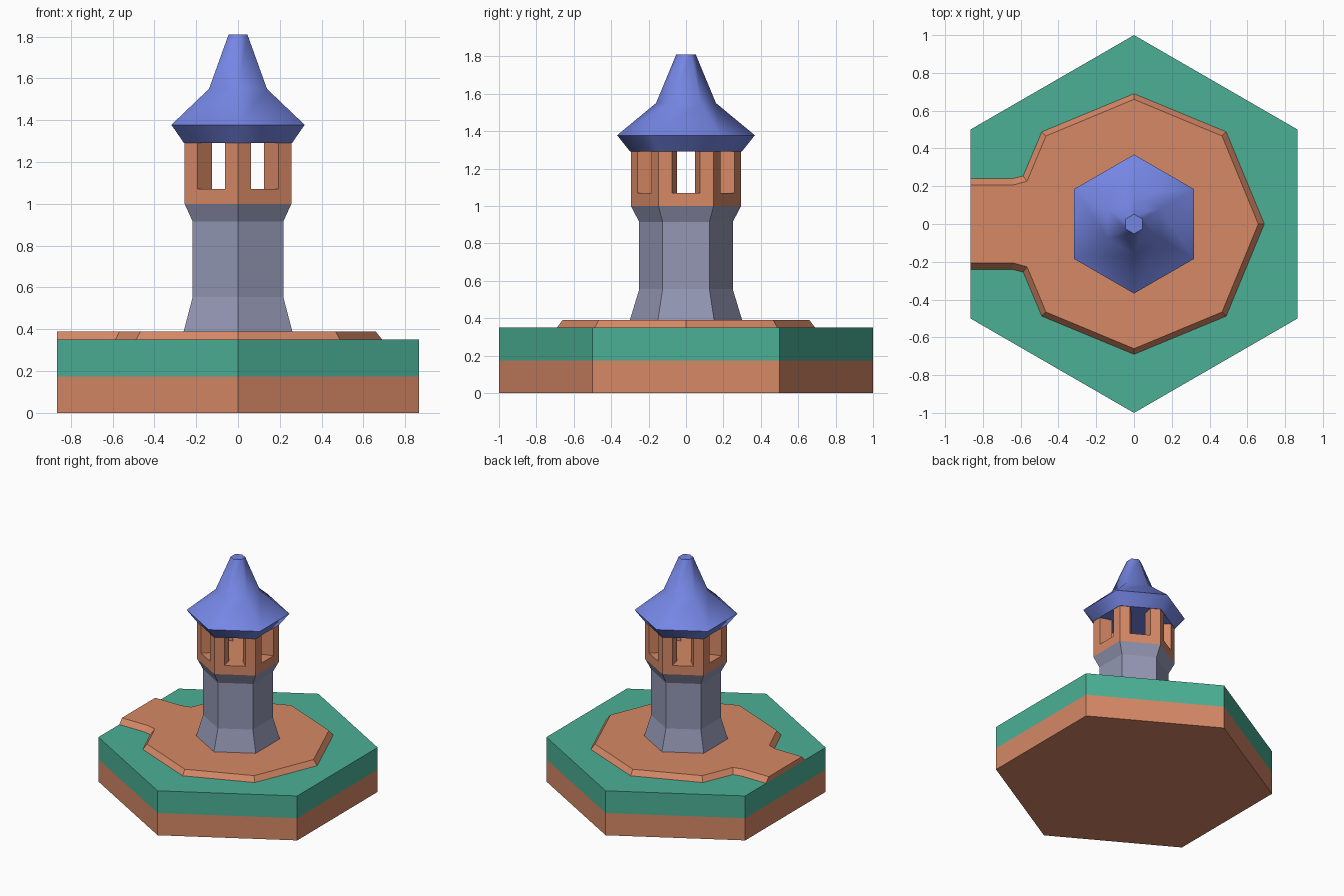
import bpy, math

if "Cube" in bpy.data.objects:
    bpy.data.objects.remove(bpy.data.objects["Cube"])


def material(name, rgb):
    # convert 0-255 screen colour to linear
    lin = [((c / 255 + 0.055) / 1.055) ** 2.4 for c in rgb]
    m = bpy.data.materials.new(name)
    m.diffuse_color = (*lin, 1)
    m.use_nodes = True
    m.node_tree.nodes["Principled BSDF"].inputs["Base Color"].default_value = m.diffuse_color
    return m


DIRT = material("dirt", (214, 136, 102))
GRASS = material("grass", (75, 176, 150))
STONE = material("stone", (147, 151, 179))
ROOF = material("roof blue", (117, 134, 228))


def hexagon(r, z):
    # corners point along +y and -y
    return [(r * math.cos(math.radians(30 + 60 * i)),
             r * math.sin(math.radians(30 + 60 * i)), z) for i in range(6)]


def loft(name, rings, mats, bottom=True, top=True):
    n = len(rings[0])
    verts = [p for ring in rings for p in ring]
    faces = []
    for k in range(len(rings) - 1):
        for i in range(n):
            j = (i + 1) % n
            faces.append((k * n + i, k * n + j, (k + 1) * n + j, (k + 1) * n + i))
    if bottom:
        faces.append(tuple(reversed(range(n))))
    if top:
        faces.append(tuple(range((len(rings) - 1) * n, len(rings) * n)))
    me = bpy.data.meshes.new(name)
    me.from_pydata(verts, [], faces)
    ob = bpy.data.objects.new(name, me)
    bpy.context.collection.objects.link(ob)
    for m in mats:
        me.materials.append(m)
    return ob


# Ground tile: dirt below, grass above
tile = loft("ground_tile", [hexagon(1, 0), hexagon(1, 0.175), hexagon(1, 0.35)],
            [DIRT, GRASS])
for p in tile.data.polygons:
    p.material_index = 1 if p.center.z > 0.175 else 0


# Raised path: octagonal yard with an arm running to the left edge
def path_ring(half, z):
    mirrored = [(x, -y) for x, y in reversed(half) if abs(y) > 1e-6]
    return [(x, y, z) for x, y in half + mirrored]


low = [(0.69, 0), (0.488, 0.488), (0, 0.69), (-0.488, 0.488),
       (-0.587, 0.254), (-0.645, 0.24), (-0.866, 0.24)]
high = [(0.658, 0), (0.466, 0.466), (0, 0.66), (-0.466, 0.466),
        (-0.566, 0.227), (-0.637, 0.207), (-0.866, 0.207)]
loft("dirt_path", [path_ring(low, 0.35), path_ring(high, 0.39)], [DIRT], bottom=False)

# Stone tower
loft("tower_shaft", [hexagon(0.30, 0.39), hexagon(0.25, 0.555),
                     hexagon(0.25, 0.915), hexagon(0.295, 1.0)],
     [STONE], bottom=False, top=False)

# Gallery: floor block and six corner posts with radial jambs
R, INNER, HALF = 0.295, 0.65, 0.075
loft("gallery_floor", [hexagon(R, 1.0), hexagon(R, 1.07)], [DIRT], bottom=False)
corners = hexagon(R, 0)
t = (R / 2 - HALF) / R
for i in range(6):
    c, prev, nxt = corners[i], corners[i - 1], corners[(i + 1) % 6]
    a = [c[k] + (prev[k] - c[k]) * t for k in (0, 1)]
    b = [c[k] + (nxt[k] - c[k]) * t for k in (0, 1)]
    outer = [a, c[:2], b]
    section = outer + [(x * INNER, y * INNER) for x, y in reversed(outer)]
    loft(f"gallery_post_{i + 1}",
         [[(x, y, z) for x, y in section] for z in (1.07, 1.29)],
         [DIRT], bottom=False, top=False)

# Roof: flared eave, bent slope and blunt tip, smooth around the hips
roof = loft("roof", [hexagon(0.298, 1.29), hexagon(0.368, 1.378),
                     hexagon(0.16, 1.55), hexagon(0.052, 1.81)], [ROOF])
bpy.context.view_layer.objects.active = roof
roof.select_set(True)
bpy.ops.object.shade_smooth_by_angle(angle=math.radians(65))
for p in roof.data.polygons:
    if abs(p.normal.z) > 0.99:
        p.use_smooth = False
